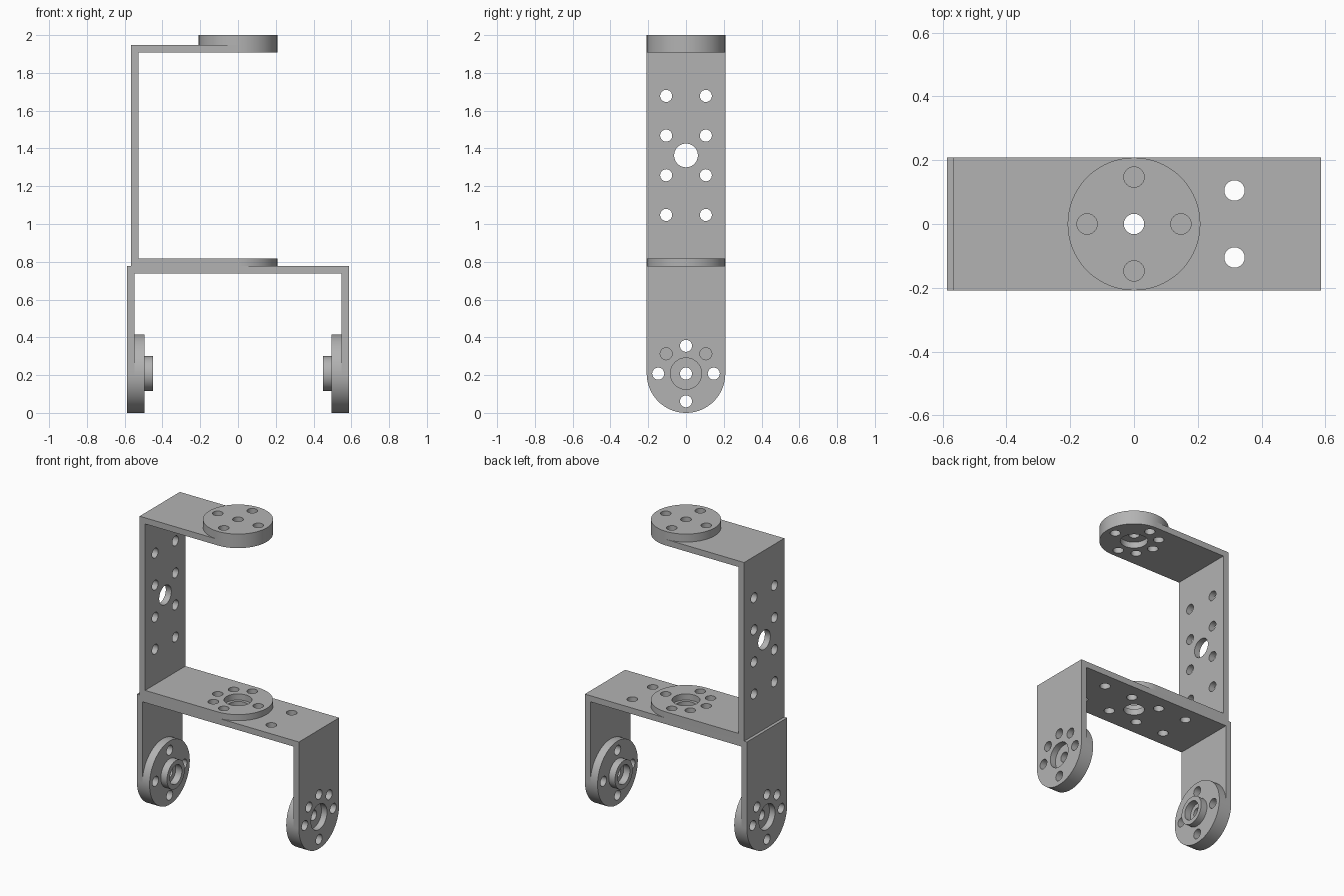
import bpy, bmesh
from math import pi, cos, sin, radians
from mathutils import Matrix, Vector

cube = bpy.data.objects.get("Cube")
if cube:
    bpy.data.objects.remove(cube, do_unlink=True)

metal = bpy.data.materials.new("grey metal")
metal.use_nodes = True
colour = (0.45, 0.45, 0.45, 1)
metal.diffuse_color = colour
metal.node_tree.nodes["Principled BSDF"].inputs["Base Color"].default_value = colour

R = 0.208      # half width of the brackets and radius of the round ends
T = 0.04       # sheet thickness
HOLE = 0.032   # screw hole radius
PITCH = 0.105  # screw grid half spacing
HALF = 0.587   # half length of the lower bracket
BACK = 0.567   # reach of the upper bracket
DISC = 0.052   # thickness of the discs


def arc(r, cu=0, cv=0, start=0, sweep=2 * pi, n=32):
    closed = abs(sweep - 2 * pi) < 0.001
    count = n if closed else n + 1
    return [(cu + r * cos(start + sweep * i / n), cv + r * sin(start + sweep * i / n))
            for i in range(count)]


# Hole patterns
CROSS = [(0.147, 0), (-0.147, 0), (0, 0.147), (0, -0.147)]
PAIR = [(-PITCH, PITCH), (-PITCH, -PITCH)]
GRID = [(k * PITCH, s * PITCH) for k in (-3, -1, 1, 3) for s in (-1, 1)]


def drill(points, centre):
    return [arc(HOLE, u, v, n=24) for u, v in points] + [arc(centre)]


def tongue(length):
    # Straight strip with one round end
    return [(-length, -R)] + arc(R, start=-pi / 2, sweep=pi, n=48) + [(-length, R)]


def strip(a, b):
    return [(a, -R), (b, -R), (b, R), (a, R)]


def plate(bm, frame, outline, holes, low, high):
    # Flat sheet with holes, extruded between two levels of its frame
    part = bmesh.new()
    edges = []
    for loop in [outline] + holes:
        vs = [part.verts.new((u, v, low)) for u, v in loop]
        edges += [part.edges.new((vs[i - 1], vs[i])) for i in range(len(vs))]
    bmesh.ops.triangle_fill(part, use_beauty=True, edges=edges, normal=(0, 0, 1))
    top = bmesh.ops.extrude_face_region(part, geom=part.faces[:], use_keep_orig=True)
    moved = [g for g in top["geom"] if isinstance(g, bmesh.types.BMVert)]
    bmesh.ops.translate(part, verts=moved, vec=(0, 0, high - low))
    bmesh.ops.recalc_face_normals(part, faces=part.faces[:])
    part.transform(frame)
    mesh = bpy.data.meshes.new("temporary")
    part.to_mesh(mesh)
    part.free()
    bm.from_mesh(mesh)
    bpy.data.meshes.remove(mesh)


def finish(name, bm):
    mesh = bpy.data.meshes.new(name)
    bm.to_mesh(mesh)
    bm.free()
    mesh.materials.append(metal)
    obj = bpy.data.objects.new(name, mesh)
    bpy.context.collection.objects.link(obj)
    bpy.ops.object.select_all(action='DESELECT')
    obj.select_set(True)
    bpy.context.view_layer.objects.active = obj
    bpy.ops.object.shade_smooth_by_angle(angle=radians(30))


def frame(origin, u, v):
    u, v = Vector(u), Vector(v)
    rot = Matrix((u, v, u.cross(v))).transposed().to_4x4()
    return Matrix.Translation(origin) @ rot


# Frames whose third axis points inward from each leg
legs = {"right": frame((-HALF, 0, R), (0, 0, -1), (0, 1, 0)),
        "left": frame((HALF, 0, R), (0, 0, -1), (0, -1, 0))}
arm_holes = drill(CROSS + PAIR, 0.083)

# Lower bracket: cross plate and two round-ended legs
deck = 0.738
bm = bmesh.new()
plate(bm, Matrix.Translation((0, 0, deck)), strip(-HALF, HALF), drill(GRID, 0.063), 0, T)
for f in legs.values():
    plate(bm, f, tongue(deck - R), arm_holes, 0, T)
finish("lower_bracket", bm)

# Upper bracket: two round-ended arms joined by an upright
floor, roof = deck + T, 2 - DISC - T
bm = bmesh.new()
for z in (floor, roof):
    plate(bm, Matrix.Translation((0, 0, z)), tongue(BACK), arm_holes, 0, T)
rise = (roof - floor - T) / 2
upright = frame((T - BACK, 0, floor + T + rise), (0, 0, 1), (0, 1, 0))
plate(bm, upright, strip(-rise, rise), drill(GRID, 0.063), 0, T)
finish("upper_bracket", bm)

# Mounting discs with a hollow hub on each leg
for side, f in legs.items():
    bm = bmesh.new()
    plate(bm, f, arc(R, n=96), drill(CROSS, HOLE), T, T + DISC)
    plate(bm, f, arc(0.092, n=48), [arc(0.062)], T + DISC, T + DISC + 0.045)
    finish(side + "_leg_disc", bm)

# Plain disc on the top arm
bm = bmesh.new()
plate(bm, Matrix.Translation((0, 0, roof)), arc(R, n=96), drill(CROSS, HOLE), T, T + DISC)
finish("top_disc", bm)
